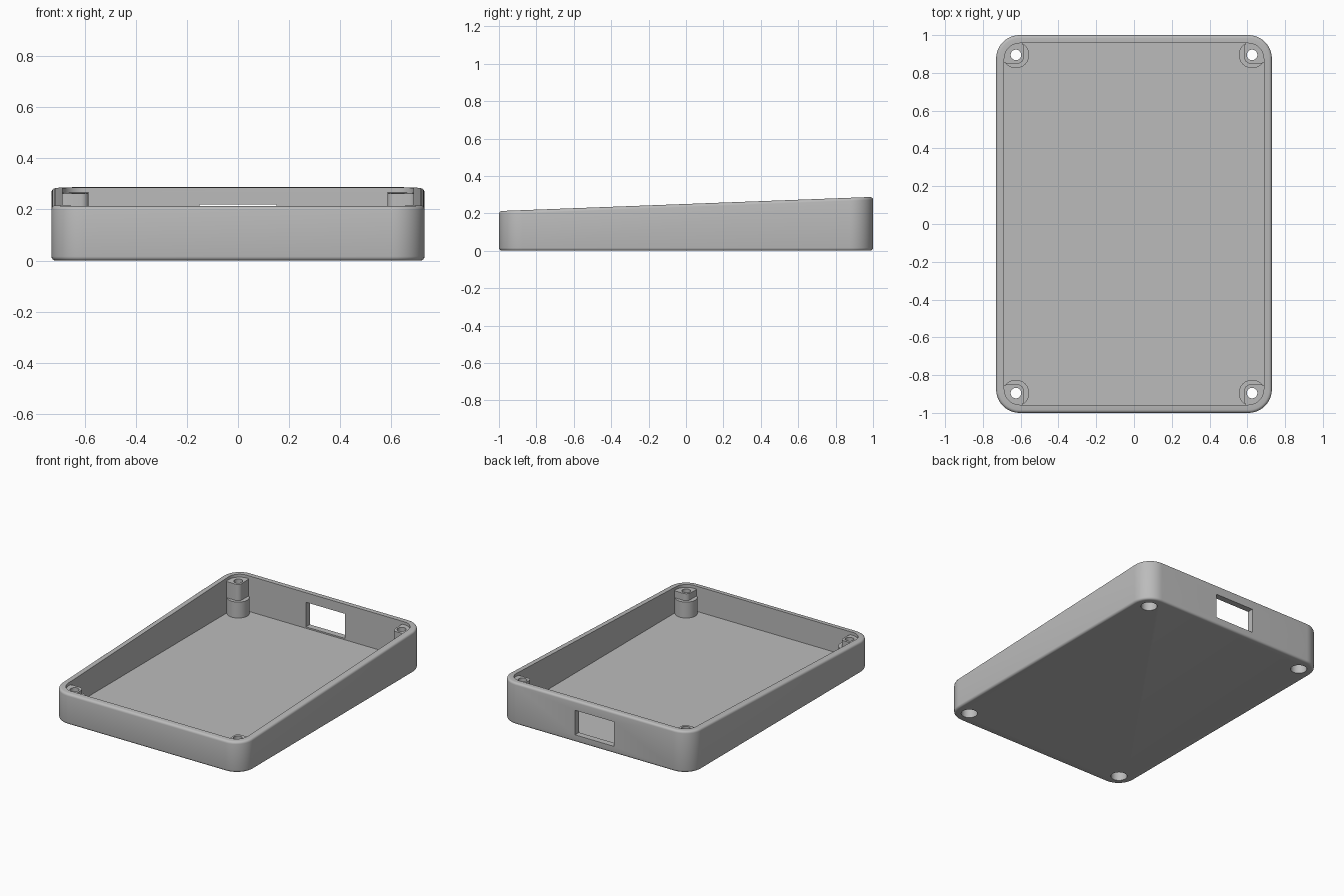
import bpy
import bmesh
from math import cos, sin, pi

if "Cube" in bpy.data.objects:
    bpy.data.objects.remove(bpy.data.objects["Cube"], do_unlink=True)

HX, HY, R = 0.73, 1.0, 0.125       # outer half sizes and corner radius
WALL, FLOOR, FILLET = 0.043, 0.04, 0.016
POST_X, POST_Y = 0.625, 0.895
LEDGE = 0.15                       # height of the round post base

grey = bpy.data.materials.new("light_grey")
grey.use_nodes = True
colour = (0.5, 0.5, 0.5, 1)
grey.diffuse_color = colour
grey.node_tree.nodes["Principled BSDF"].inputs["Base Color"].default_value = colour


def rim(y):
    """Height of the sloping rim."""
    return 0.25 + 0.0378 * y


def rounded(cx, cy, hx, hy, r, height, steps=12):
    """Rounded rectangle outline; height is a function of y."""
    points = []
    for k, (sx, sy) in enumerate([(1, 1), (-1, 1), (-1, -1), (1, -1)]):
        for i in range(steps + 1):
            a = (k + i / steps) * pi / 2
            x = cx + sx * (hx - r) + r * cos(a)
            y = cy + sy * (hy - r) + r * sin(a)
            points.append((x, y, height(y)))
    return points


def loft(name, loops):
    """Closed solid skinned through outlines, capped at both ends."""
    bm = bmesh.new()
    rings = [[bm.verts.new(p) for p in loop] for loop in loops]
    n = len(rings[0])
    for a, b in zip(rings, rings[1:]):
        for i in range(n):
            j = (i + 1) % n
            bm.faces.new((a[i], a[j], b[j], b[i]))
    bm.faces.new(rings[0][::-1])
    bm.faces.new(rings[-1])
    bmesh.ops.recalc_face_normals(bm, faces=bm.faces)
    mesh = bpy.data.meshes.new(name)
    bm.to_mesh(mesh)
    bm.free()
    mesh.materials.append(grey)
    obj = bpy.data.objects.new(name, mesh)
    bpy.context.collection.objects.link(obj)
    return obj


def column(name, x, y, r, z0, z1):
    def ring(z):
        return [(x + r * cos(i * pi / 24), y + r * sin(i * pi / 24), z) for i in range(48)]
    return loft(name, [ring(z0), ring(z1)])


def combine(target, tool, operation):
    mod = target.modifiers.new(operation.lower(), "BOOLEAN")
    mod.object, mod.operation, mod.solver = tool, operation, "EXACT"
    bpy.context.view_layer.objects.active = target
    bpy.ops.object.modifier_apply(modifier=mod.name)
    bpy.data.objects.remove(tool, do_unlink=True)


def outline(inset, height):
    return rounded(0, 0, HX - inset, HY - inset, R - inset, height)


# Open tray: filleted base, outer wall, filleted rim, inner wall, floor
angles = [i * pi / 8 for i in range(5)]
loops = [outline(FILLET * (1 - sin(a)), lambda y, a=a: FILLET * (1 - cos(a))) for a in angles]
loops += [outline(FILLET * (1 - cos(a)), lambda y, a=a: rim(y) - FILLET * (1 - sin(a)))
          for a in angles]
loops += [outline(WALL, rim), outline(WALL, lambda y: FLOOR)]
tray = loft("enclosure_tray", loops)

# Corner screw posts: round base with a squared block on top
corners = [(sx, sy) for sx in (-1, 1) for sy in (-1, 1)]
for sx, sy in corners:
    x, y = sx * POST_X, sy * POST_Y
    base = column("post_base", x, y, 0.07, FLOOR / 2, LEDGE)
    combine(tray, base, "UNION")
    block = [rounded(sx * 0.643, sy * 0.91, 0.058, 0.06, 0.03, h, 6)
             for h in (lambda y: FLOOR / 2, lambda y: rim(y) - 0.02)]
    combine(tray, loft("post_block", block), "UNION")

# Screw holes with wide recesses from below
for sx, sy in corners:
    x, y = sx * POST_X, sy * POST_Y
    combine(tray, column("screw_recess", x, y, 0.052, -0.1, 0.12), "DIFFERENCE")
    combine(tray, column("screw_hole", x, y, 0.028, 0.1, 0.5), "DIFFERENCE")

# Connector opening in the back wall
opening = [[(x, y, z) for x, y in ((-0.15, 0.9), (0.15, 0.9), (0.15, 1.1), (-0.15, 1.1))]
           for z in (0.05, 0.22)]
combine(tray, loft("connector_opening", opening), "DIFFERENCE")

# Smooth fillets, crisp edges
bpy.ops.object.select_all(action="DESELECT")
tray.select_set(True)
bpy.context.view_layer.objects.active = tray
bpy.ops.object.shade_smooth_by_angle(angle=pi / 6)
